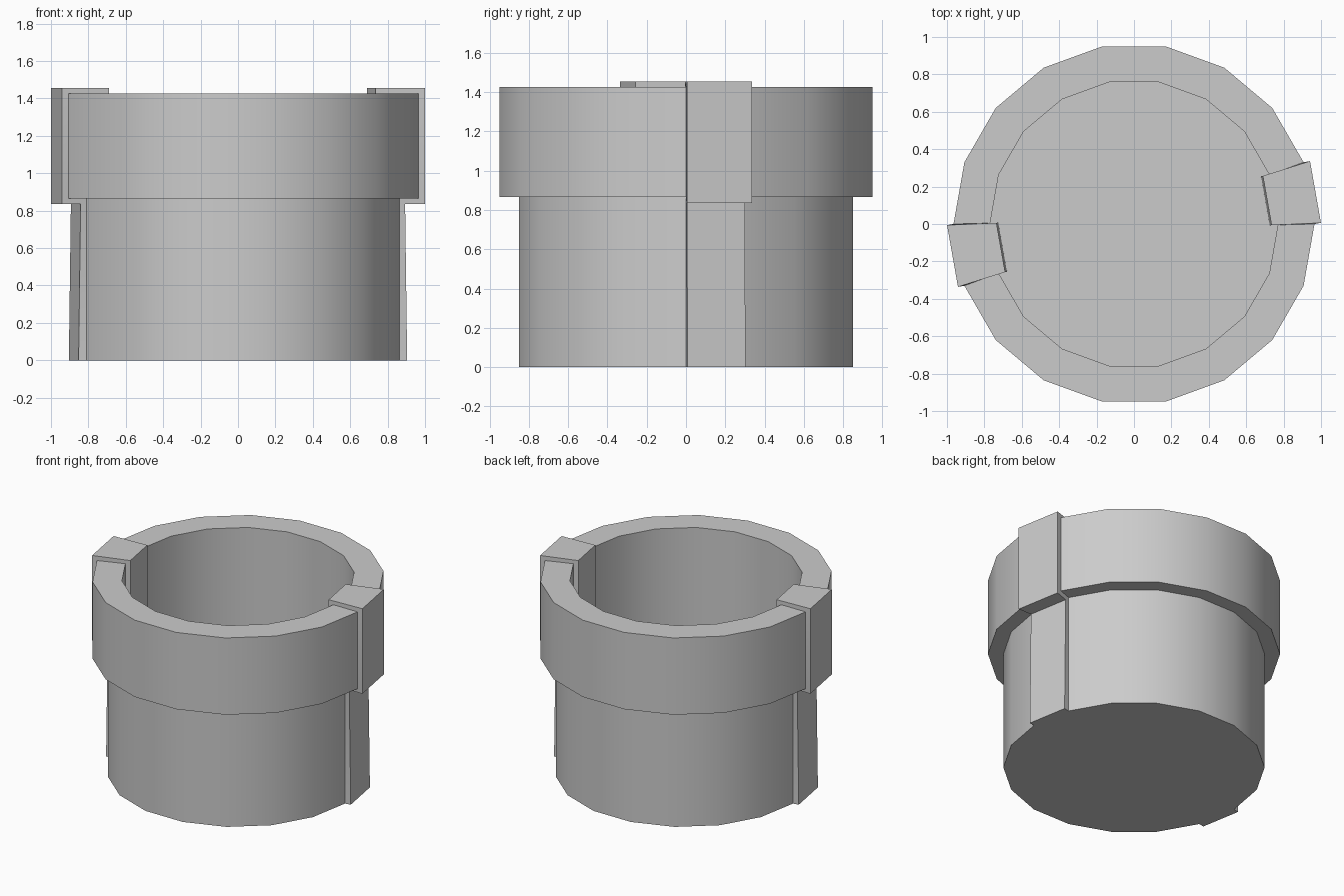
import bpy, bmesh
from math import sin, cos, radians

if "Cube" in bpy.data.objects:
    bpy.data.objects.remove(bpy.data.objects["Cube"])

SIDES = 18
STEP = 360 / SIDES
# Cup wall profile (radius, z) with the outward push of the raised bands (dr, dz)
PROFILE = [(0.863, 0.0), (0.863, 0.865), (0.965, 0.865),
           (0.965, 1.425), (0.77, 1.425), (0.77, 0.1)]
PUSH = [(0.042, 0.0), (0.031, -0.03), (0.035, -0.03),
        (0.035, 0.03), (-0.035, 0.03), (-0.045, 0.0)]
BANDS = (0, SIDES // 2)          # sectors carrying a raised band


def polar(r, deg):
    return r * cos(radians(deg)), r * sin(radians(deg))


bm = bmesh.new()

# Rings of the stepped cup
rings = [[bm.verts.new((*polar(r, i * STEP), z)) for r, z in PROFILE]
         for i in range(SIDES)]


def raised_column(i, sector):
    """Profile column i pushed out along the sector's facing direction."""
    column = []
    for (r, z), (dr, dz) in zip(PROFILE, PUSH):
        x, y = polar(r, i * STEP)
        ox, oy = polar(dr, (sector + 0.5) * STEP)
        column.append(bm.verts.new((x + ox, y + oy, z + dz)))
    return column


def strip(a, b):
    for k in range(len(a) - 1):
        bm.faces.new((a[k], b[k], b[k + 1], a[k + 1]))


for s in range(SIDES):
    a, b = rings[s], rings[(s + 1) % SIDES]
    if s in BANDS:
        # Raised band wrapping over the rim, with its stepped edges
        ra, rb = raised_column(s, s), raised_column(s + 1, s)
        strip(a, ra)
        strip(ra, rb)
        strip(rb, b)
        for k in (0, -1):
            bm.faces.new((a[k], ra[k], rb[k], b[k]))
    else:
        strip(a, b)

# Underside and inner floor
bm.faces.new([c[0] for c in reversed(rings)])
bm.faces.new([c[-1] for c in rings])
bmesh.ops.recalc_face_normals(bm, faces=bm.faces)

mesh = bpy.data.meshes.new("banded_cup")
bm.to_mesh(mesh)
bm.free()
cup = bpy.data.objects.new("banded_cup", mesh)
bpy.context.collection.objects.link(cup)

# Smooth walls, sharp rims
bpy.context.view_layer.objects.active = cup
cup.select_set(True)
bpy.ops.object.shade_smooth_by_angle(angle=radians(30))
